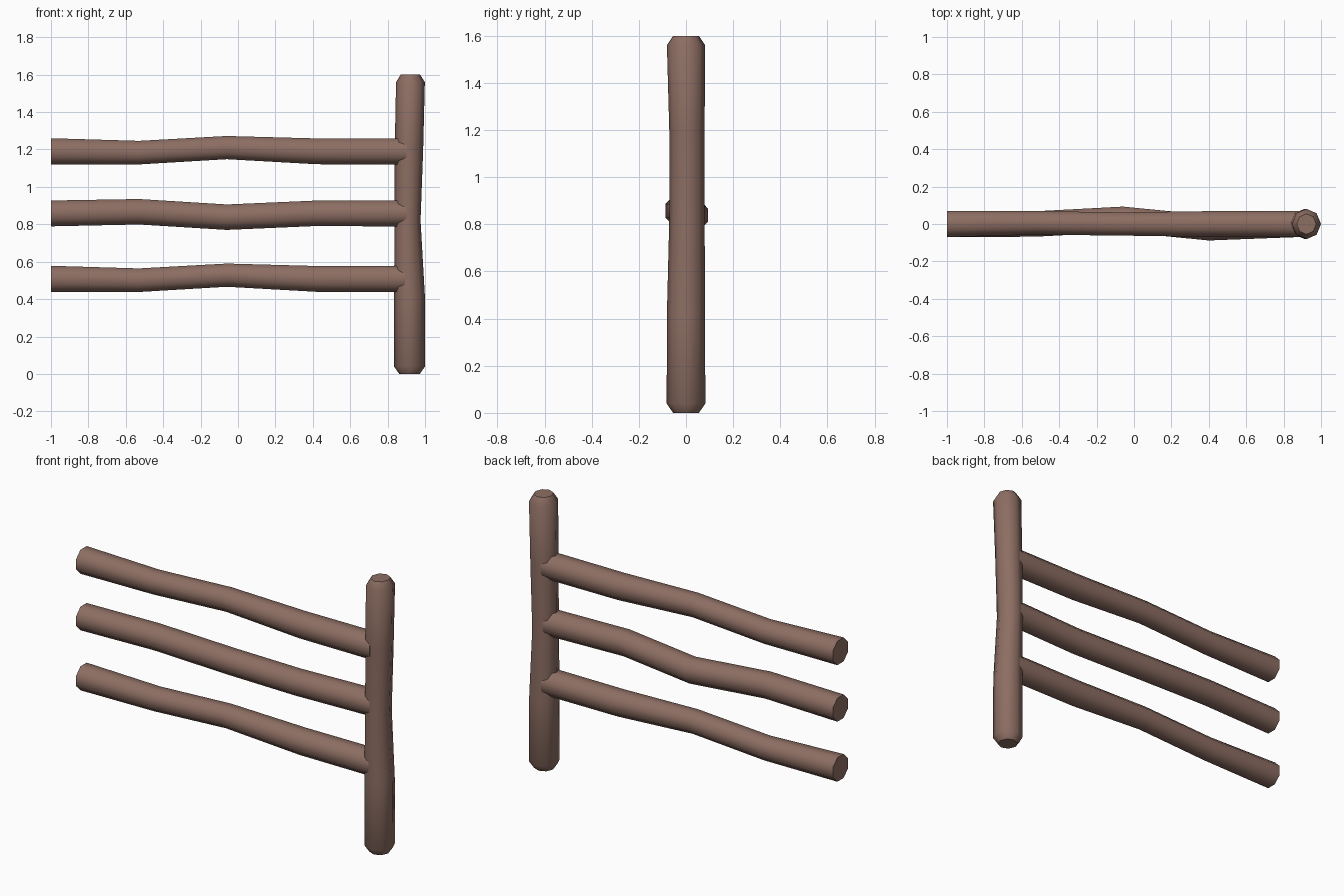
import bpy, bmesh, math
from mathutils import Vector

cube = bpy.data.objects.get("Cube")
if cube:
    bpy.data.objects.remove(cube, do_unlink=True)

# Single wood colour
wood = bpy.data.materials.new("brown wood")
wood.use_nodes = True
colour = (0.266, 0.156, 0.125, 1)
wood.diffuse_color = colour
wood.node_tree.nodes["Principled BSDF"].inputs["Base Color"].default_value = colour

SIDES = 8


def log(name, rings, u, v, turn):
    """Loft octagonal rings (centre, radius along u, radius along v)."""
    bm = bmesh.new()
    loops = []
    for centre, ru, rv in rings:
        loop = []
        for i in range(SIDES):
            a = 2 * math.pi * (i + turn) / SIDES
            loop.append(bm.verts.new(Vector(centre) + u * ru * math.cos(a) + v * rv * math.sin(a)))
        loops.append(loop)
    for a, b in zip(loops, loops[1:]):
        for i in range(SIDES):
            j = (i + 1) % SIDES
            bm.faces.new((a[i], a[j], b[j], b[i]))
    bm.faces.new(loops[0][::-1])
    bm.faces.new(loops[-1])
    bmesh.ops.recalc_face_normals(bm, faces=bm.faces)
    mesh = bpy.data.meshes.new(name)
    bm.to_mesh(mesh)
    bm.free()
    mesh.materials.append(wood)
    obj = bpy.data.objects.new(name, mesh)
    bpy.context.collection.objects.link(obj)
    bpy.ops.object.select_all(action="DESELECT")
    obj.select_set(True)
    bpy.context.view_layer.objects.active = obj
    bpy.ops.object.shade_smooth_by_angle(angle=math.radians(50))
    return obj


X, Y, Z = Vector((1, 0, 0)), Vector((0, 1, 0)), Vector((0, 0, 1))

# Upright post with chamfered ends and a slightly pinched waist
log("post", [
    ((0.917, 0, 0), 0.055, 0.055),
    ((0.917, 0, 0.04), 0.083, 0.082),
    ((0.917, 0, 0.42), 0.082, 0.081),
    ((0.906, 0.004, 0.82), 0.07, 0.075),
    ((0.914, 0.004, 1.2), 0.076, 0.075),
    ((0.922, 0, 1.56), 0.077, 0.081),
    ((0.922, 0, 1.6), 0.052, 0.055),
], X, Y, 0)

# Rails: bends are (x, y offset, z offset, flat-to-flat half height)
outer_bends = [(-1, 0, 0, 0.07), (-0.53, 0.006, -0.007, 0.063), (-0.06, 0, 0.02, 0.062),
               (0.42, 0, 0, 0.069), (0.9, 0, 0, 0.07)]
middle_bends = [(-1, 0, 0, 0.069), (-0.53, 0, 0.009, 0.068), (-0.06, 0.025, -0.02, 0.068),
                (0.4, -0.02, 0, 0.068), (0.9, 0, 0, 0.069)]


def rail(name, height, bends):
    grow = 1 / math.cos(math.pi / SIDES)
    log(name, [((x, y, height + z), r * grow, r * grow) for x, y, z, r in bends], Y, Z, 0.5)


rail("lower_rail", 0.508, outer_bends)
rail("middle_rail", 0.858, middle_bends)
rail("upper_rail", 1.19, outer_bends)
